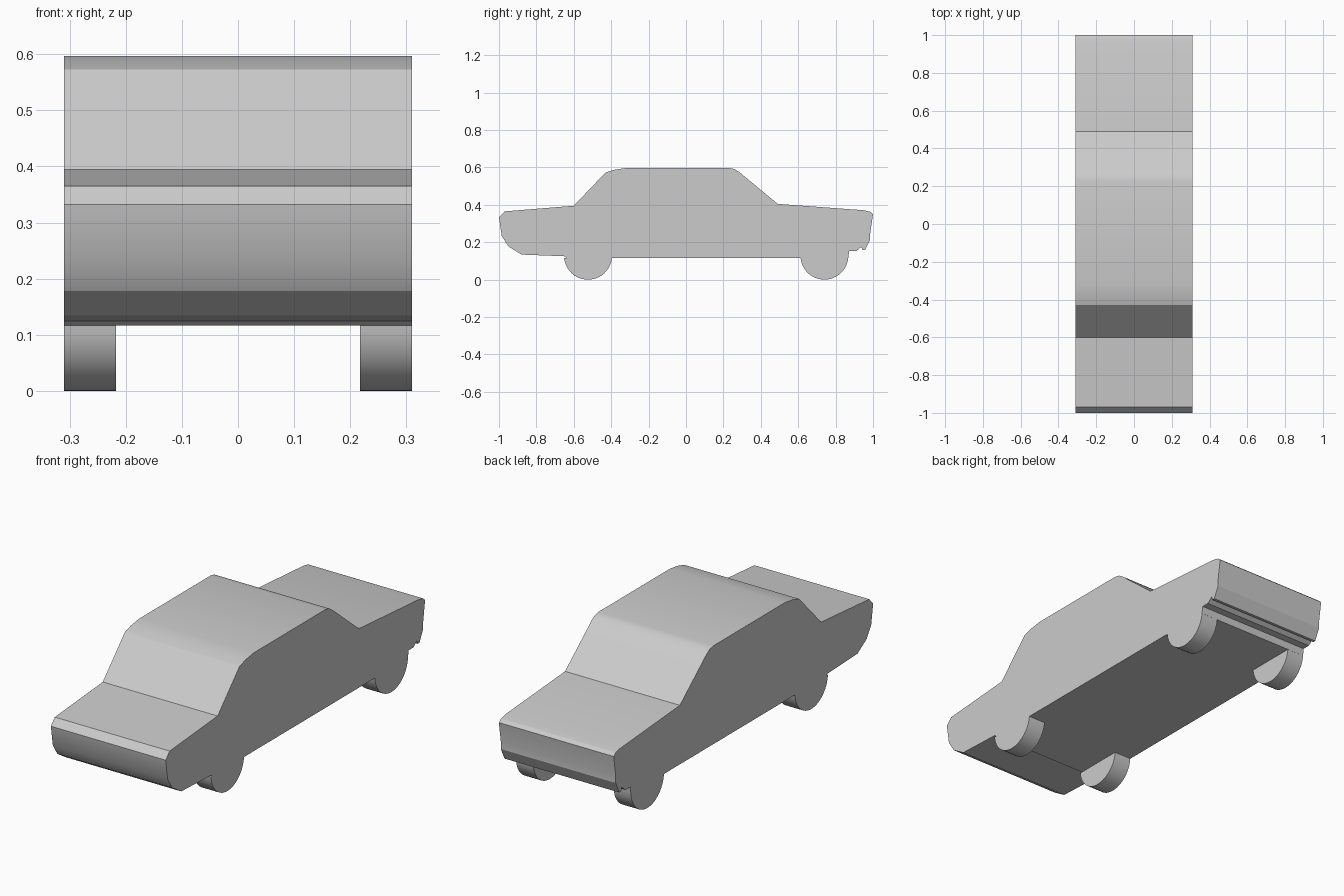
import bpy, bmesh, math

cube = bpy.data.objects.get("Cube")
if cube:
    bpy.data.objects.remove(cube, do_unlink=True)

HALF_WIDTH = 0.31
FLOOR = 0.117

grey = bpy.data.materials.new("light grey")
grey.use_nodes = True
COLOUR = (0.6, 0.6, 0.6, 1)
grey.diffuse_color = COLOUR
grey.node_tree.nodes["Principled BSDF"].inputs["Base Color"].default_value = COLOUR


def extrude_profile(name, profile, x0, x1):
    """Solid made by sweeping a (y, z) side profile from x0 to x1."""
    bm = bmesh.new()
    face = bm.faces.new([bm.verts.new((x0, y, z)) for y, z in profile])
    swept = bmesh.ops.extrude_face_region(bm, geom=[face])["geom"]
    verts = [v for v in swept if isinstance(v, bmesh.types.BMVert)]
    bmesh.ops.translate(bm, verts=verts, vec=(x1 - x0, 0, 0))
    bmesh.ops.recalc_face_normals(bm, faces=bm.faces[:])
    mesh = bpy.data.meshes.new(name)
    bm.to_mesh(mesh)
    bm.free()
    mesh.materials.append(grey)
    obj = bpy.data.objects.new(name, mesh)
    bpy.context.collection.objects.link(obj)
    bpy.ops.object.select_all(action="DESELECT")
    bpy.context.view_layer.objects.active = obj
    obj.select_set(True)
    bpy.ops.object.shade_smooth_by_angle(angle=math.radians(25))
    return obj


# Body side profile, from the nose over the roof to the tail and back
nose = [(-0.64, FLOOR), (-0.65, 0.125), (-0.88, 0.134), (-0.95, 0.178),
        (-0.985, 0.233), (-1.0, 0.332), (-0.97, 0.365)]
cabin = [(-0.6, 0.395), (-0.43, 0.573), (-0.385, 0.587), (-0.32, 0.597),
         (0.23, 0.597), (0.26, 0.591), (0.285, 0.575), (0.49, 0.405)]
tail = [(0.95, 0.371), (0.985, 0.363), (1.0, 0.35), (0.985, 0.25),
        (0.985, 0.215), (0.957, 0.158), (0.943, 0.158), (0.938, 0.176),
        (0.91, 0.153), (0.872, 0.153), (0.868, FLOOR)]
extrude_profile("car_body", nose + cabin + tail, -HALF_WIDTH, HALF_WIDTH)

# Wheels: the part of each disc below the floor, flush with the body sides
RADIUS = 0.128
INNER = 0.217
STEPS = 24
start = math.asin((FLOOR - RADIUS) / RADIUS)
sweep = -math.pi - 2 * start
for end, centre in (("front", -0.524), ("rear", 0.74)):
    arc = []
    for i in range(STEPS + 1):
        a = start + sweep * i / STEPS
        arc.append((centre + RADIUS * math.cos(a), RADIUS + RADIUS * math.sin(a)))
    for side, sign in (("left", 1), ("right", -1)):
        extrude_profile(f"{end}_{side}_wheel", arc, sign * INNER, sign * HALF_WIDTH)
